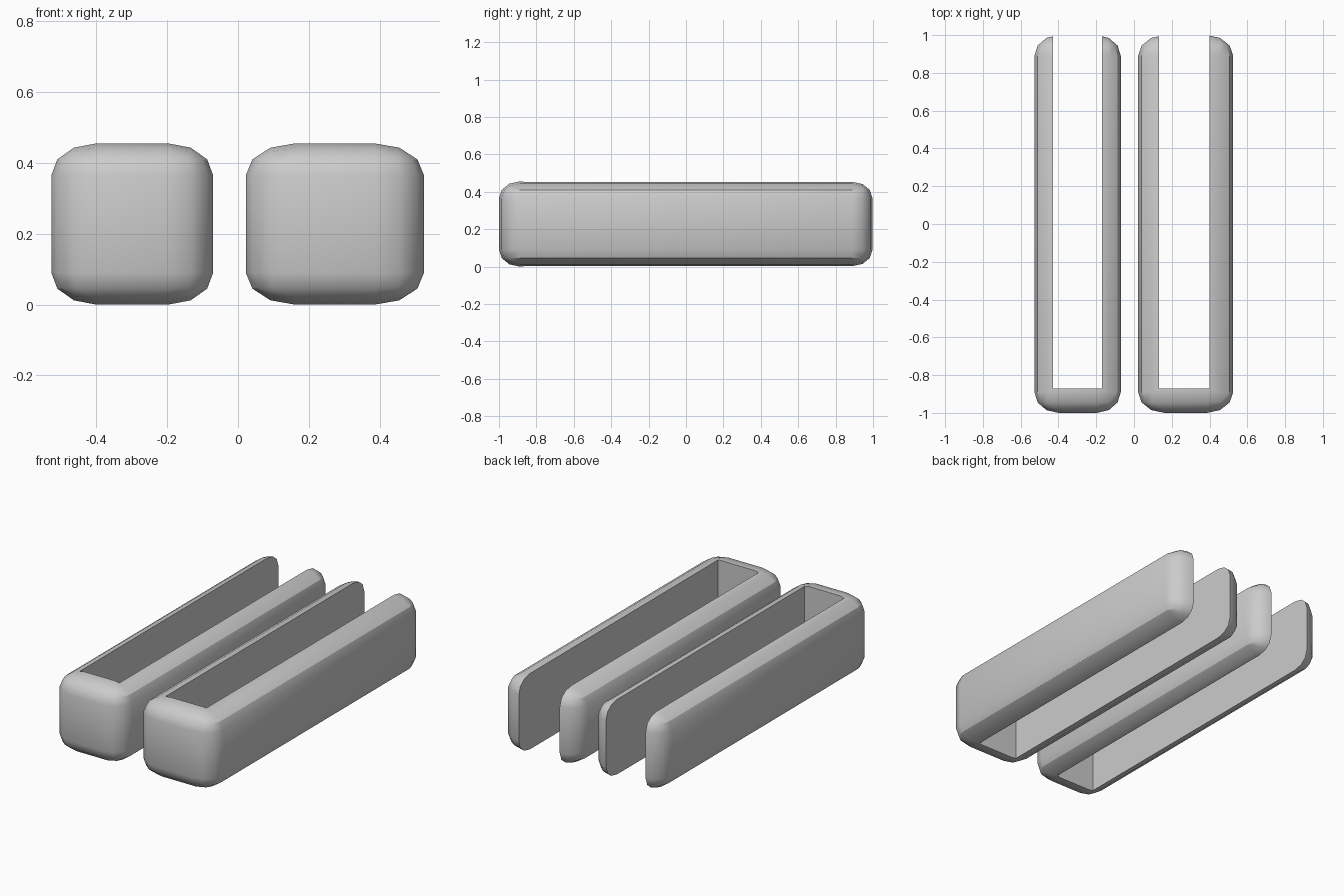
import bpy
import bmesh
import math
from mathutils import Vector

cube = bpy.data.objects.get("Cube")
if cube:
    bpy.data.objects.remove(cube, do_unlink=True)

# Single plain grey
grey = bpy.data.materials.new("plain_grey")
grey.use_nodes = True
color = (0.6, 0.6, 0.6, 1)
grey.diffuse_color = color
grey.node_tree.nodes["Principled BSDF"].inputs["Base Color"].default_value = color


def box(name, low, high, radii=None):
    """Box between two corners; radii give the rounding along x, y and z."""
    low, high = Vector(low), Vector(high)
    scale = Vector(radii or (1, 1, 1))
    bm = bmesh.new()
    bmesh.ops.create_cube(bm, size=1)
    size = [(h - l) / s for l, h, s in zip(low, high, scale)]
    bmesh.ops.scale(bm, vec=size, verts=bm.verts)
    if radii:
        bmesh.ops.bevel(bm, geom=bm.edges[:], offset=1, segments=3,
                        profile=0.5, affect='EDGES')
    bmesh.ops.scale(bm, vec=scale, verts=bm.verts)
    bmesh.ops.translate(bm, vec=(low + high) / 2, verts=bm.verts)
    mesh = bpy.data.meshes.new(name)
    bm.to_mesh(mesh)
    bm.free()
    mesh.materials.append(grey)
    obj = bpy.data.objects.new(name, mesh)
    bpy.context.collection.objects.link(obj)
    return obj


def channel(name, x0, x1, slot0, slot1, radius):
    """Rounded block with a slot open at the top, bottom and back."""
    block = box(name, (x0, -1, 0), (x1, 1, 0.455), (radius, 0.11, 0.09))
    cutter = box(name + "_cutter", (slot0, -0.87, -0.5), (slot1, 1.5, 1))
    cutter.hide_render = True
    cut = block.modifiers.new("slot", 'BOOLEAN')
    cut.operation = 'DIFFERENCE'
    cut.solver = 'EXACT'
    cut.object = cutter

    # Bake the slot, so that its rims can be kept sharp
    bpy.context.view_layer.update()
    graph = bpy.context.evaluated_depsgraph_get()
    baked = bpy.data.meshes.new_from_object(block.evaluated_get(graph))
    block.modifiers.clear()
    block.data = baked
    bpy.data.objects.remove(cutter, do_unlink=True)

    bpy.ops.object.select_all(action='DESELECT')
    block.select_set(True)
    bpy.context.view_layer.objects.active = block
    bpy.ops.object.shade_smooth_by_angle(angle=math.radians(32))


channel("right_channel", -0.527, -0.07, -0.43, -0.17, 0.127)
channel("left_channel", 0.022, 0.525, 0.133, 0.40, 0.139)
